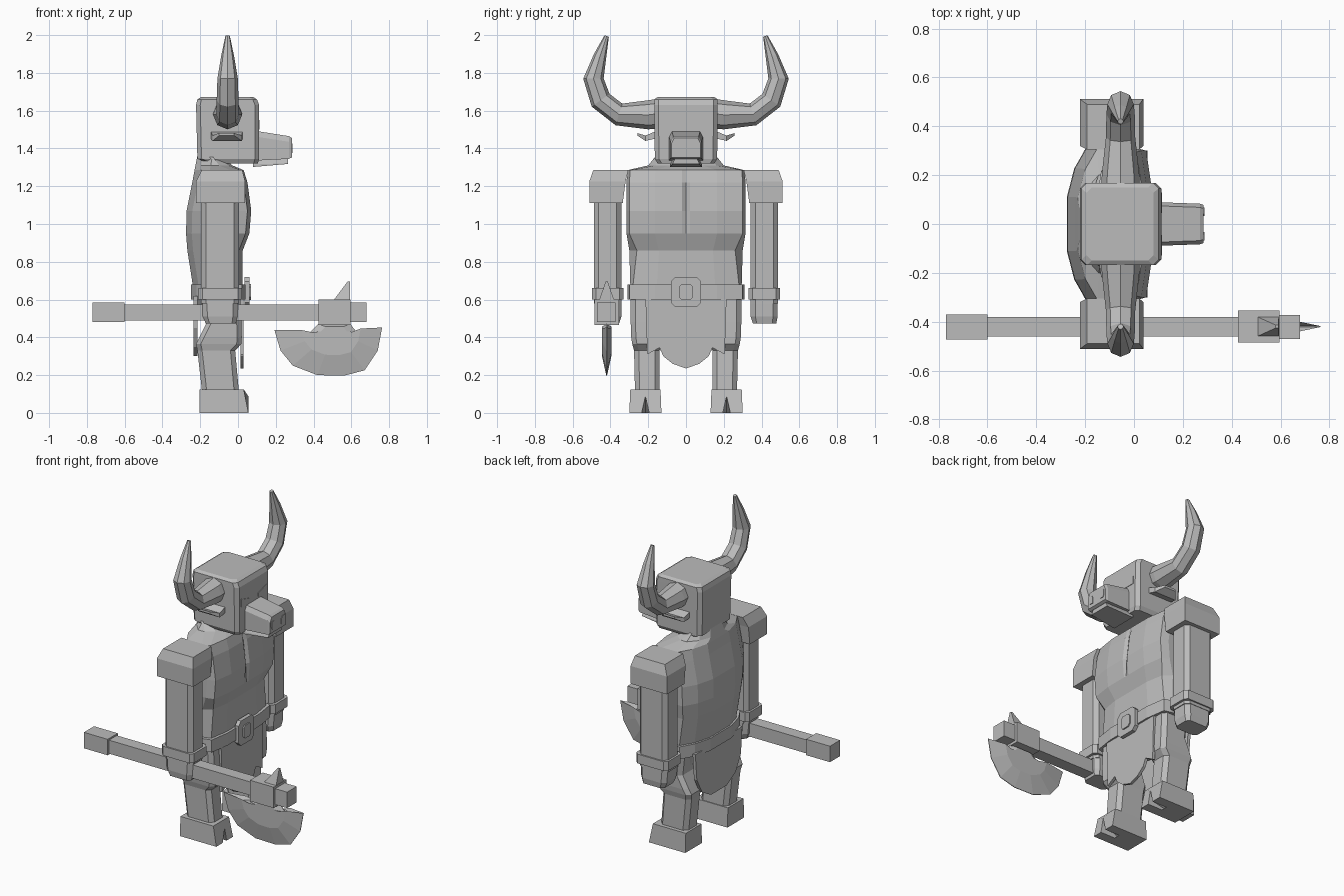
import bpy, bmesh, math
from mathutils import Vector

stone = bpy.data.materials.new("plain grey")
stone.diffuse_color = (0.5, 0.5, 0.5, 1)


def loft(name, rings, mirror=False):
    """Skin equal-length rings of points, cap both ends; optional mirror over y."""
    bm = bmesh.new()
    rows = [[bm.verts.new(p) for p in r] for r in rings]
    n = len(rows[0])
    for a, b in zip(rows, rows[1:]):
        for i in range(n):
            j = (i + 1) % n
            bm.faces.new((a[i], a[j], b[j], b[i]))
    bm.faces.new(rows[0][::-1])
    bm.faces.new(rows[-1])
    bmesh.ops.recalc_face_normals(bm, faces=bm.faces)
    me = bpy.data.meshes.new(name)
    bm.to_mesh(me)
    bm.free()
    me.materials.append(stone)
    ob = bpy.data.objects.new(name, me)
    bpy.context.collection.objects.link(ob)
    if mirror:
        m = ob.modifiers.new("Mirror", 'MIRROR')
        m.use_axis = (False, True, False)
        m.use_clip = False
        m.use_mirror_merge = False
    return ob


def slab(z, x0, x1, y0, y1, c=0.0):
    """Horizontal rectangle ring, corners cut by c."""
    if c == 0:
        return [(x0, y0, z), (x1, y0, z), (x1, y1, z), (x0, y1, z)]
    return [(x0 + c, y0, z), (x1 - c, y0, z), (x1, y0 + c, z), (x1, y1 - c, z),
            (x1 - c, y1, z), (x0 + c, y1, z), (x0, y1 - c, z), (x0, y0 + c, z)]


def box(name, x0, x1, y0, y1, z0, z1, mirror=False):
    return loft(name, [slab(z0, x0, x1, y0, y1), slab(z1, x0, x1, y0, y1)], mirror)


def plate(name, yz, x0, x1, mirror=False):
    """Outline in the y-z plane given thickness along x."""
    return loft(name, [[(x, y, z) for y, z in yz] for x in (x0, x1)], mirror)


def body_ring(z, xf, xb, w, wf, cleft=0.0, grow=0.0):
    """Torso section: flat front of half width wf, rounded back."""
    xf, xb, w, wf = xf + grow, xb - grow, w + grow, wf + grow
    half = [(xf, 0.02), (xf, wf * 0.55), (xf - 0.02, wf), (xf - 0.07, w),
            (xb + 0.08, w), (xb + 0.03, w * 0.72), (xb, w * 0.35)]
    pts = [(xf - cleft, 0)] + half + [(x, -y) for x, y in reversed(half)]
    return [(x, y, z) for x, y in pts]


# Torso with chest, hunched back and neck
loft("torso", [body_ring(*r) for r in (
    (0.52, 0.015, -0.20, 0.27, 0.24), (0.68, 0.025, -0.24, 0.295, 0.28),
    (0.86, 0.025, -0.268, 0.30, 0.26), (0.95, 0.06, -0.275, 0.315, 0.30),
    (1.07, 0.07, -0.272, 0.315, 0.30, 0.015), (1.22, 0.05, -0.242, 0.315, 0.30, 0.012),
    (1.285, 0.03, -0.23, 0.31, 0.295), (1.31, -0.03, -0.225, 0.20, 0.16),
    (1.36, -0.09, -0.215, 0.16, 0.13))])

# Belt and buckle
loft("belt", [body_ring(z, 0.028, -0.237, 0.298, 0.285, 0, 0.013) for z in (0.60, 0.68)])


def octagon(ry, rz, c, z):
    return [(-ry + c, z - rz), (ry - c, z - rz), (ry, z - rz + c), (ry, z + rz - c),
            (ry - c, z + rz), (-ry + c, z + rz), (-ry, z + rz - c), (-ry, z - rz + c)]


plate("buckle", octagon(0.08, 0.08, 0.025, 0.64), 0.035, 0.06)
plate("buckle_stud", octagon(0.038, 0.042, 0.015, 0.64), 0.055, 0.068)

# Ragged loincloths, front and back
front_half = [(0.215, 0.62), (0.205, 0.31), (0.14, 0.345), (0.12, 0.30), (0.07, 0.26)]
plate("front_loincloth", front_half + [(0, 0.235)] + [(-y, z) for y, z in reversed(front_half)],
      0.012, 0.03)
back_half = [(0.24, 0.62), (0.225, 0.45), (0.17, 0.35), (0.08, 0.30)]
plate("back_loincloth", back_half + [(-y, z) for y, z in reversed(back_half)], -0.235, -0.215)

# Legs
loft("leg", [slab(z, x0, x1, y0, y1, 0.025) for z, x0, x1, y0, y1 in (
    (0.11, -0.19, 0.005, 0.14, 0.27), (0.33, -0.215, -0.015, 0.14, 0.275),
    (0.365, -0.222, 0.018, 0.135, 0.285), (0.40, -0.205, 0.02, 0.13, 0.29),
    (0.48, -0.165, 0.018, 0.12, 0.293), (0.62, -0.18, 0.012, 0.07, 0.293))], True)


# Cloven hooves, notched at the front of the sole
def hoof_ring(xt, xb, notch):
    return [(xb, 0.13, 0), (xb, 0.195, 0), (xb, 0.215, notch), (xb, 0.235, 0),
            (xb, 0.30, 0), (xt, 0.295, 0.125), (xt, 0.135, 0.125)]


loft("hoof", [hoof_ring(-0.205, -0.205, 0), hoof_ring(-0.05, -0.05, 0),
              hoof_ring(0.03, 0.055, 0.088)], True)

# Arms, shoulder guards, wrist bands and fists
loft("arm", [slab(z, -0.195, 0.005, 0.342, 0.488, 0.025) for z in (0.58, 1.15)], True)
loft("shoulder_guard", [slab(1.11, -0.222, 0.038, 0.335, 0.512),
                        slab(1.225, -0.222, 0.038, 0.32, 0.512),
                        slab(1.287, -0.192, 0.022, 0.305, 0.49)], True)
loft("wrist_band", [slab(z, -0.208, 0.02, 0.332, 0.497, 0.02) for z in (0.6, 0.66)], True)
loft("fist", [slab(0.472, -0.17, -0.012, 0.355, 0.478, 0.02),
              slab(0.51, -0.187, -0.002, 0.342, 0.485, 0.025),
              slab(0.61, -0.19, 0.0, 0.342, 0.485, 0.025)], True)

# Head, snout and jaw
loft("head", [slab(z, x0, x1, -y, y, 0.022) for z, x0, x1, y in (
    (1.32, -0.15, 0.105, 0.15), (1.345, -0.215, 0.112, 0.165),
    (1.63, -0.222, 0.112, 0.168), (1.66, -0.215, 0.10, 0.168),
    (1.672, -0.195, 0.08, 0.15))])


def snout_ring(x, w, z0, z1):
    return [(x, -w, z0), (x, w, z0), (x, w, z1 - 0.03), (x, w - 0.015, z1),
            (x, -w + 0.015, z1), (x, -w, z1 - 0.03)]


loft("snout", [snout_ring(0.08, 0.09, 1.335, 1.495), snout_ring(0.27, 0.083, 1.345, 1.465),
               snout_ring(0.285, 0.078, 1.352, 1.455)])
loft("jaw", [snout_ring(0.08, 0.085, 1.302, 1.345), snout_ring(0.265, 0.07, 1.318, 1.352)])

# Nostrils, slanted eyes and brows
plate("nostril", [(0.033, 1.375), (0.06, 1.375), (0.068, 1.39), (0.068, 1.425),
                  (0.04, 1.425), (0.033, 1.41)], 0.281, 0.289, True)
plate("eye", [(0.045, 1.50), (0.13, 1.50), (0.13, 1.55), (0.045, 1.525)], 0.108, 0.115, True)

# Flat pointed ears
loft("ear", [[(-0.145, 0.15, 1.455), (0.025, 0.15, 1.455), (0.025, 0.15, 1.495), (-0.145, 0.15, 1.495)],
             [(-0.135, 0.215, 1.44), (0.02, 0.215, 1.44), (0.02, 0.215, 1.468), (-0.135, 0.215, 1.468)],
             [(-0.10, 0.258, 1.468), (-0.02, 0.258, 1.468), (-0.02, 0.258, 1.482), (-0.10, 0.258, 1.482)]],
     True)

# Curved eight-sided horns
path = [(0.14, 1.585, 0.078), (0.20, 1.578, 0.077), (0.355, 1.58, 0.06), (0.452, 1.655, 0.058),
        (0.49, 1.77, 0.054), (0.455, 1.89, 0.034), (0.42, 1.995, 0.012)]
horn = []
for i, (y, z, r) in enumerate(path):
    a, b = path[max(i - 1, 0)], path[min(i + 1, len(path) - 1)]
    t = Vector((0, b[0] - a[0], b[1] - a[1])).normalized()
    side, up = Vector((1, 0, 0)), Vector((0, -t.z, t.y))
    horn.append([Vector((-0.055, y, z)) + r * (math.cos(k * math.pi / 4) * side
                 + math.sin(k * math.pi / 4) * up) for k in range(8)])
loft("horn", horn, True)

# Axe in the right hand
AY = -0.42
box("axe_handle", -0.75, 0.62, AY - 0.04, AY + 0.04, 0.488, 0.575)
box("axe_pommel", -0.77, -0.6, AY - 0.053, AY + 0.05, 0.482, 0.585)
box("axe_socket", 0.425, 0.595, AY - 0.065, AY + 0.065, 0.465, 0.6)
box("axe_end_cap", 0.59, 0.68, AY - 0.05, AY + 0.047, 0.482, 0.585)
loft("axe_spike", [slab(0.595, 0.505, 0.593, AY - 0.04, AY + 0.04),
                   slab(0.695, 0.58, 0.592, AY - 0.006, AY + 0.006)])

# Axe blade: thick middle tapering to a sharp outline
edge = [(0.193, 0.438), (0.30, 0.415), (0.38, 0.425), (0.425, 0.47), (0.595, 0.47), (0.63, 0.425),
        (0.68, 0.42), (0.763, 0.452), (0.74, 0.33), (0.67, 0.225), (0.56, 0.197),
        (0.42, 0.2), (0.29, 0.25), (0.225, 0.33)]


def blade_ring(s, t):
    return [(0.51 + (x - 0.51) * s, AY + t, 0.44 + (z - 0.44) * s) for x, z in edge]


loft("axe_blade", [blade_ring(0.55, -0.026), blade_ring(1, -0.002),
                   blade_ring(1, 0.002), blade_ring(0.55, 0.026)])
